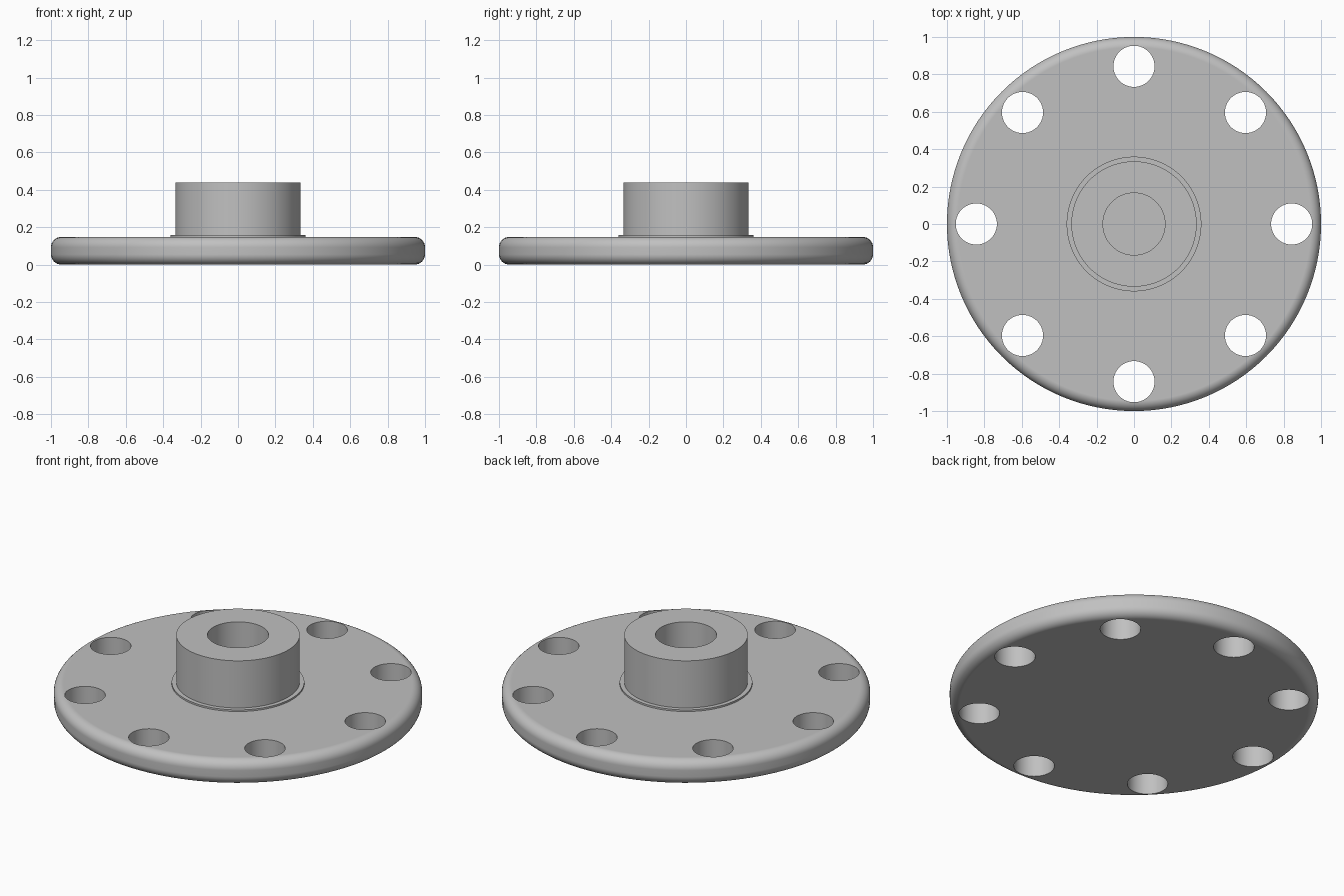
import bpy, bmesh, math

if "Cube" in bpy.data.objects:
    bpy.data.objects.remove(bpy.data.objects["Cube"], do_unlink=True)

SEGMENTS = 128
PLATE_TOP = 0.148
EDGE_RADIUS = 0.055
HOLE_COUNT = 8

# Single grey metal
metal = bpy.data.materials.new("grey_metal")
metal.use_nodes = True
grey = (0.53, 0.53, 0.53, 1)
metal.diffuse_color = grey
metal.node_tree.nodes["Principled BSDF"].inputs["Base Color"].default_value = grey


def add_object(name, bm):
    bmesh.ops.recalc_face_normals(bm, faces=bm.faces)
    mesh = bpy.data.meshes.new(name)
    bm.to_mesh(mesh)
    bm.free()
    mesh.materials.append(metal)
    obj = bpy.data.objects.new(name, mesh)
    bpy.context.collection.objects.link(obj)
    return obj


def lathe(name, profile, closed=False):
    """Revolve (radius, z) points; open profiles get flat end caps."""
    bm = bmesh.new()
    rings = []
    for r, z in profile:
        angles = [math.tau * i / SEGMENTS for i in range(SEGMENTS)]
        rings.append([bm.verts.new((r * math.cos(a), r * math.sin(a), z)) for a in angles])
    pairs = list(zip(rings, rings[1:]))
    if closed:
        pairs.append((rings[-1], rings[0]))
    else:
        bm.faces.new(rings[0][::-1])
        bm.faces.new(rings[-1])
    for low, high in pairs:
        for i in range(SEGMENTS):
            j = (i + 1) % SEGMENTS
            bm.faces.new((low[i], low[j], high[j], high[i]))
    return add_object(name, bm)


def smooth(obj):
    bpy.ops.object.select_all(action='DESELECT')
    obj.select_set(True)
    bpy.context.view_layer.objects.active = obj
    for mod in list(obj.modifiers):
        bpy.ops.object.modifier_apply(modifier=mod.name)
    bpy.ops.object.shade_smooth_by_angle(angle=math.radians(30))
    weighted = obj.modifiers.new("flat_face_normals", 'WEIGHTED_NORMAL')
    weighted.keep_sharp = True


# Round plate with filleted rim
def fillet(center_z, start):
    steps = 8
    for i in range(steps + 1):
        a = math.radians(start + 90 * i / steps)
        yield (1 - EDGE_RADIUS + EDGE_RADIUS * math.cos(a),
               center_z + EDGE_RADIUS * math.sin(a))


rim = list(fillet(EDGE_RADIUS, -90)) + list(fillet(PLATE_TOP - EDGE_RADIUS, 0))
plate = lathe("flange_plate", rim)

# Bolt hole cutters
bm = bmesh.new()
for i in range(HOLE_COUNT):
    a = math.tau * i / HOLE_COUNT
    made = bmesh.ops.create_cone(bm, cap_ends=True, segments=64,
                                 radius1=0.11, radius2=0.11, depth=1)
    bmesh.ops.translate(bm, verts=made["verts"],
                        vec=(0.843 * math.cos(a), 0.843 * math.sin(a), 0))
cutter = add_object("bolt_hole_cutter", bm)
cutter.hide_render = True
cut = plate.modifiers.new("bolt_holes", 'BOOLEAN')
cut.operation = 'DIFFERENCE'
cut.solver = 'EXACT'
cut.object = cutter
smooth(plate)
bpy.data.objects.remove(cutter, do_unlink=True)

# Hub with low collar and blind bore ending at the plate
hub = lathe("hub", [(0.166, 0.1), (0.36, 0.1), (0.36, 0.158), (0.335, 0.158),
                    (0.335, 0.44), (0.166, 0.44)], closed=True)
smooth(hub)
